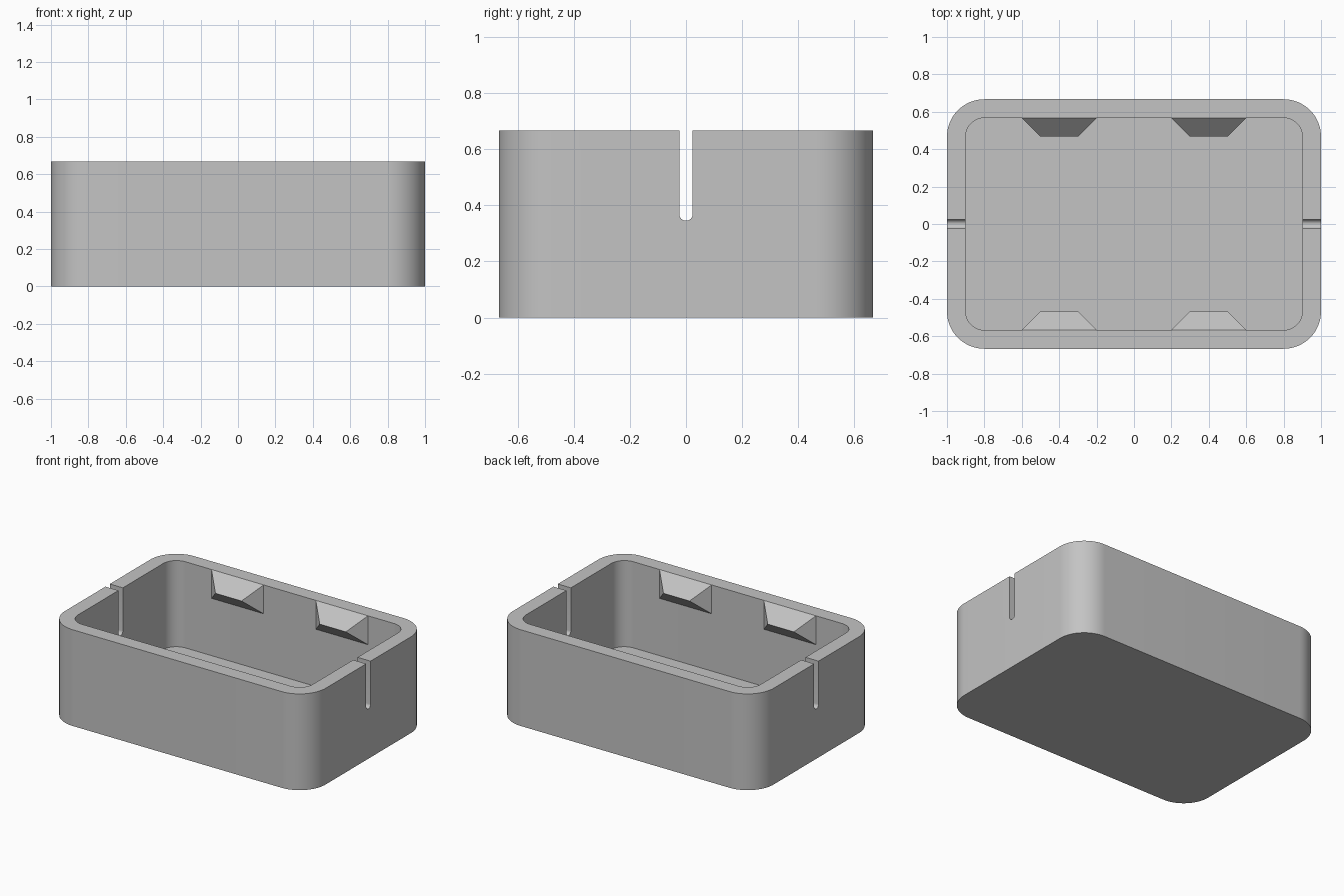
import bpy
import bmesh
from math import cos, sin, pi

if "Cube" in bpy.data.objects:
    bpy.data.objects.remove(bpy.data.objects["Cube"], do_unlink=True)

HX, HY, HEIGHT = 1.0, 0.667, 0.667
WALL, FLOOR = 0.1, 0.07
OUTER_R, INNER_R = 0.2, 0.1
SLOT_R, SLOT_BOTTOM = 0.024, 0.345
STEPS = 16

grey = bpy.data.materials.new("plain grey")
grey.use_nodes = True
grey.diffuse_color = (0.55, 0.55, 0.55, 1)
grey.node_tree.nodes["Principled BSDF"].inputs["Base Color"].default_value = grey.diffuse_color


def make_object(name, bm):
    bmesh.ops.recalc_face_normals(bm, faces=bm.faces)
    mesh = bpy.data.meshes.new(name)
    bm.to_mesh(mesh)
    bm.free()
    mesh.materials.append(grey)
    obj = bpy.data.objects.new(name, mesh)
    bpy.context.collection.objects.link(obj)
    return obj


def rounded_loop(bm, hx, hy, r, z):
    """Ring of vertices around a rounded rectangle."""
    ring = []
    for i, (sx, sy) in enumerate([(1, 1), (-1, 1), (-1, -1), (1, -1)]):
        for k in range(STEPS + 1):
            a = (i + k / STEPS) * pi / 2
            ring.append(bm.verts.new((sx * (hx - r) + r * cos(a),
                                      sy * (hy - r) + r * sin(a), z)))
    return ring


def bridge(bm, a, b):
    for i in range(len(a)):
        j = (i + 1) % len(a)
        bm.faces.new((a[i], a[j], b[j], b[i]))


# Tray: outer wall, rim, inner wall and floor
bm = bmesh.new()
rings = [rounded_loop(bm, HX, HY, OUTER_R, 0),
         rounded_loop(bm, HX, HY, OUTER_R, HEIGHT),
         rounded_loop(bm, HX - WALL, HY - WALL, INNER_R, HEIGHT),
         rounded_loop(bm, HX - WALL, HY - WALL, INNER_R, FLOOR)]
for lower, upper in zip(rings, rings[1:]):
    bridge(bm, lower, upper)
bm.faces.new(rings[0])
bm.faces.new(rings[-1])
tray = make_object("tray", bm)

# Cutter for the round-ended slots in both end walls
bm = bmesh.new()
profile = [(SLOT_R, HEIGHT + 0.1), (-SLOT_R, HEIGHT + 0.1)]
for k in range(13):
    a = pi + pi * k / 12
    profile.append((SLOT_R * cos(a), SLOT_BOTTOM + SLOT_R + SLOT_R * sin(a)))
ends = [[bm.verts.new((x, y, z)) for y, z in profile] for x in (-1.1, 1.1)]
bridge(bm, *ends)
for end in ends:
    bm.faces.new(end)
cutter = make_object("slot_cutter", bm)
cutter.hide_render = True

cut = tray.modifiers.new("slots", 'BOOLEAN')
cut.operation = 'DIFFERENCE'
cut.solver = 'EXACT'
cut.object = cutter
bpy.ops.object.select_all(action='DESELECT')
tray.select_set(True)
bpy.context.view_layer.objects.active = tray
bpy.ops.object.modifier_apply(modifier=cut.name)
bpy.data.objects.remove(cutter, do_unlink=True)
bpy.ops.object.shade_smooth_by_angle(angle=pi / 6)


# Snap catches: hipped ridges on the long inner walls, flush with the rim
def catch(name, x, side):
    bm = bmesh.new()
    wall_y, tip_y = side * (HY - WALL), side * (HY - 2 * WALL)
    tl, tr, bl, br = [bm.verts.new((x + dx, wall_y, z))
                      for z in (HEIGHT, HEIGHT - 0.2) for dx in (-0.2, 0.2)]
    rl, rr = [bm.verts.new((x + dx, tip_y, HEIGHT - 0.1)) for dx in (-0.1, 0.1)]
    for face in ((tl, tr, rr, rl), (bl, br, rr, rl), (tl, bl, rl),
                 (tr, br, rr), (tl, tr, br, bl)):
        bm.faces.new(face)
    return make_object(name, bm)


for side, side_name in ((-1, "front"), (1, "back")):
    for x, end_name in ((-0.4, "right"), (0.4, "left")):
        catch(f"{side_name}_{end_name}_catch", x, side)
